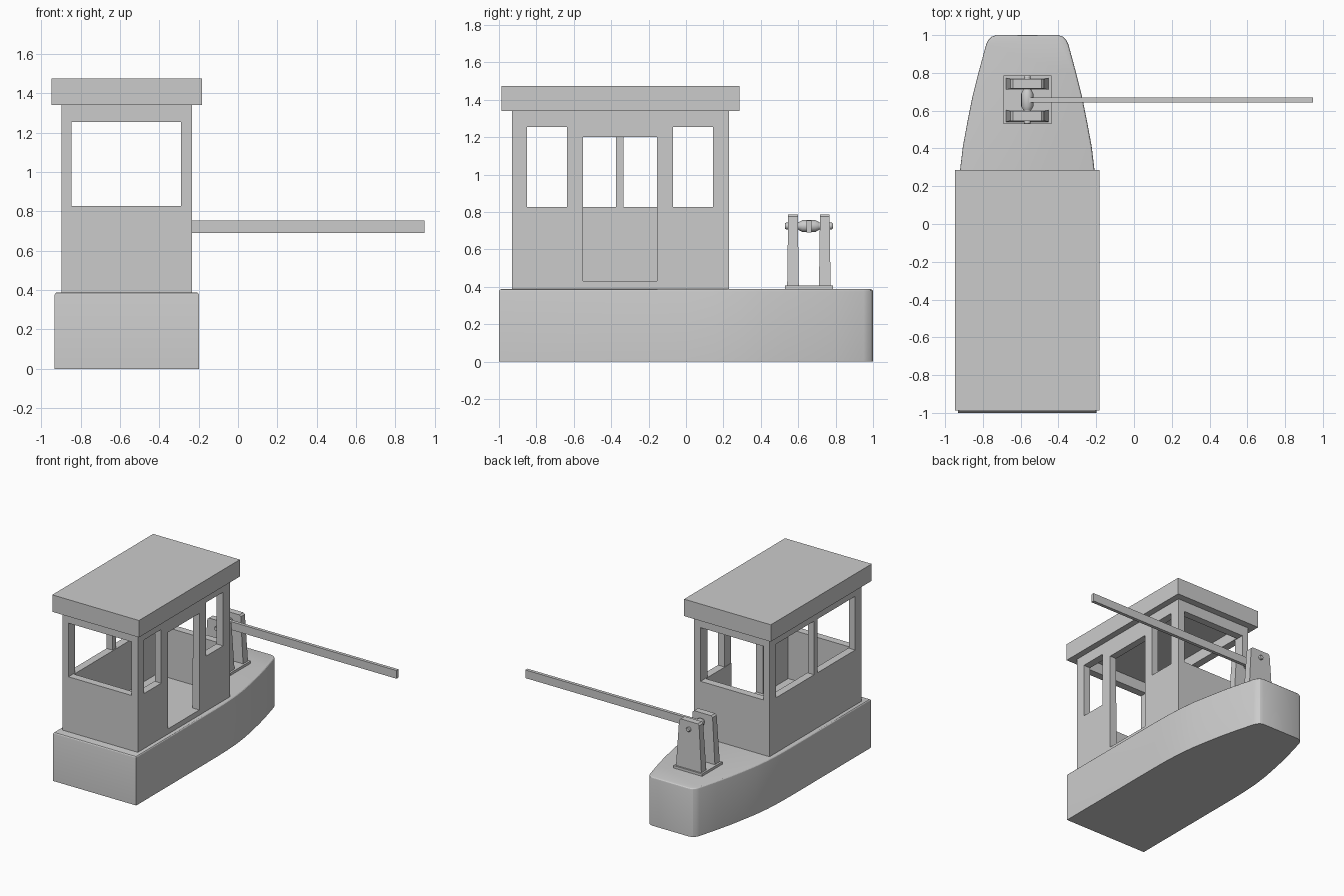
import bpy, bmesh, math
from mathutils import Matrix

cube = bpy.data.objects.get("Cube")
if cube:
    bpy.data.objects.remove(cube, do_unlink=True)

grey = bpy.data.materials.new("plain_grey")
grey.use_nodes = True
grey.diffuse_color = (0.6, 0.6, 0.6, 1)
grey.node_tree.nodes["Principled BSDF"].inputs["Base Color"].default_value = (0.6, 0.6, 0.6, 1)

CX = -0.565          # centreline of the boat
DECK = 0.388
WINCH_Y = 0.657
AXLE_Z = 0.725


def finish(name, bm):
    bmesh.ops.recalc_face_normals(bm, faces=bm.faces)
    mesh = bpy.data.meshes.new(name)
    bm.to_mesh(mesh)
    bm.free()
    mesh.materials.append(grey)
    obj = bpy.data.objects.new(name, mesh)
    bpy.context.collection.objects.link(obj)
    return obj


def add_box(bm, x, y, z):
    size = [b - a for a, b in (x, y, z)]
    mid = [(a + b) / 2 for a, b in (x, y, z)]
    m = Matrix.Translation(mid) @ Matrix.Diagonal((*size, 1))
    return bmesh.ops.create_cube(bm, size=1, matrix=m)["verts"]


def box(name, x, y, z):
    bm = bmesh.new()
    add_box(bm, x, y, z)
    return finish(name, bm)


def cut(target, cutter):
    mod = target.modifiers.new("opening", 'BOOLEAN')
    mod.operation = 'DIFFERENCE'
    mod.solver = 'EXACT'
    mod.object = cutter
    bpy.context.view_layer.objects.active = target
    bpy.ops.object.modifier_apply(modifier=mod.name)
    bpy.data.objects.remove(cutter, do_unlink=True)


def smooth(obj, degrees):
    bpy.ops.object.select_all(action='DESELECT')
    obj.select_set(True)
    bpy.context.view_layer.objects.active = obj
    bpy.ops.object.shade_smooth_by_angle(angle=math.radians(degrees))


# Hull: mirrored half outline, extruded, with a softened deck edge
half = [(0.367, -1), (0.367, 0), (0.364, 0.15), (0.356, 0.285), (0.341, 0.41),
        (0.319, 0.53), (0.291, 0.67), (0.26, 0.795), (0.218, 0.95),
        (0.207, 0.973), (0.19, 0.991), (0.165, 1)]
outline = half + [(-x, y) for x, y in reversed(half)]
bm = bmesh.new()
base = bm.faces.new([bm.verts.new((CX + x, y, 0)) for x, y in outline])
top = bmesh.ops.extrude_face_region(bm, geom=[base], use_keep_orig=True)["geom"]
bmesh.ops.translate(bm, vec=(0, 0, DECK), verts=[v for v in top if isinstance(v, bmesh.types.BMVert)])
rim = [e for e in bm.edges if all(v.co.z > DECK - 0.001 for v in e.verts)]
bmesh.ops.bevel(bm, geom=rim, offset=0.013, segments=3, profile=0.5, affect='EDGES')
smooth(finish("hull", bm), 25)

# Cabin: hollow box with windows and a doorway
x0, x1, y0, y1 = -0.898, -0.233, -0.93, 0.23
wall, sill, head, roof_z = 0.06, 0.827, 1.255, 1.34
cabin = box("cabin", (x0, x1), (y0, y1), (DECK - 0.005, roof_z))
cut(cabin, box("room_cutter", (x0 + wall, x1 - wall), (y0 + wall, y1 - wall), (0.43, 1.6)))
left_side, right_side = (x1 - 0.1, x1 + 0.1), (x0 - 0.1, x0 + 0.1)
openings = [
    ((-0.845, -0.29), (y0 - 0.2, y1 + 0.2), (sill, head)),   # front and back windows
    (left_side, (-0.85, -0.635), (sill, head)),
    (left_side, (-0.07, 0.145), (sill, head)),
    (left_side, (-0.55, -0.155), (0.43, 1.2)),               # doorway
    (right_side, (-0.85, -0.373), (sill, head)),
    (right_side, (-0.333, 0.145), (sill, head)),
]
for spans in openings:
    cut(cabin, box("opening_cutter", *spans))

# Roof slab
box("roof", (-0.948, -0.183), (-0.987, 0.285), (roof_z, 1.475))

# Winch: base plate and two tapered uprights
box("winch_base", (CX - 0.127, CX + 0.127), (WINCH_Y - 0.128, WINCH_Y + 0.128), (DECK - 0.005, 0.408))
for side, label in ((-1, "front"), (1, "back")):
    bm = bmesh.new()
    mid = WINCH_Y + side * 0.085
    for v in add_box(bm, (CX - 0.112, CX + 0.112), (mid - 0.031, mid + 0.031), (0.405, 0.787)):
        if v.co.z > 0.5:
            v.co.x = CX + (v.co.x - CX) * 0.78
            v.co.y = mid + (v.co.y - mid) * 0.83
    corners = [e for e in bm.edges if all(v.co.z > 0.5 for v in e.verts)
               and abs(e.verts[0].co.x - e.verts[1].co.x) < 0.001]
    bmesh.ops.bevel(bm, geom=corners, offset=0.012, segments=1, affect='EDGES')
    finish(label + "_winch_upright", bm)


# Axle and drum, turned around the y axis
def turned(name, profile, sides=16):
    bm = bmesh.new()
    rings = []
    for y, r in profile:
        angles = [2 * math.pi * i / sides for i in range(sides)]
        rings.append([bm.verts.new((CX + r * math.cos(a), WINCH_Y + y, AXLE_Z + r * math.sin(a)))
                      for a in angles])
    for a, b in zip(rings, rings[1:]):
        for i in range(sides):
            j = (i + 1) % sides
            bm.faces.new((a[i], a[j], b[j], b[i]))
    bm.faces.new(rings[0])
    bm.faces.new(rings[-1])
    smooth(finish(name, bm), 30)


turned("winch_axle", [(-0.128, 0.014), (-0.122, 0.018), (0.122, 0.018), (0.128, 0.014)])
turned("winch_drum", [(-0.056, 0.02), (-0.034, 0.032), (0.034, 0.032), (0.056, 0.02)])

# Long boom reaching out to the left
box("boom", (CX, 0.948), (WINCH_Y - 0.013, WINCH_Y + 0.013), (0.69, 0.755))
